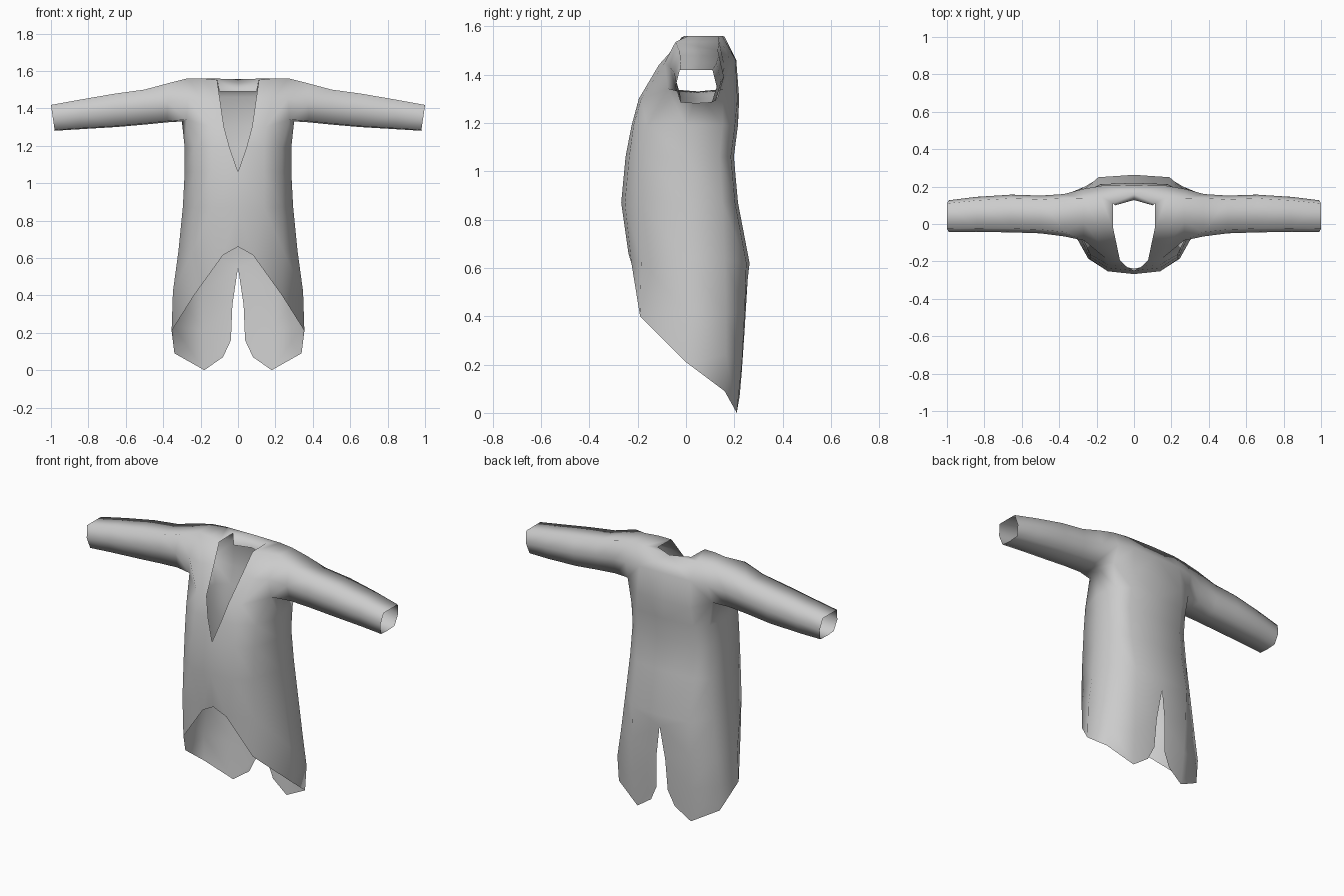
import bpy, bmesh

if "Cube" in bpy.data.objects:
    bpy.data.objects.remove(bpy.data.objects["Cube"])

cloth = bpy.data.materials.new("grey cloth")
cloth.diffuse_color = (0.6, 0.6, 0.6, 1)
cloth.use_nodes = True
cloth.node_tree.nodes["Principled BSDF"].inputs["Base Color"].default_value = cloth.diffuse_color

bm = bmesh.new()


def verts(points):
    return [bm.verts.new(p) for p in points]


def face(*vs):
    # Skip repeated corners so that quads may collapse to triangles
    vs = list(dict.fromkeys(vs))
    if len(vs) > 2:
        bm.faces.new(vs)


def bridge(a, b, closed=False):
    n = len(a)
    for i in range(n if closed else n - 1):
        j = (i + 1) % n
        face(a[i], a[j], b[j], b[i])


def ring(z, front, side, back):
    """Half cross-section of the torso, front centre to back centre."""
    return verts([(0, front, z), (.14, front + .015, z), (.235, front * .7, z),
                  (side, 0, z), (side * .92, back * .7, z),
                  (.19, back - .012, z), (0, back, z)])


# Chest: armhole bottom points are columns 2 to 4
chest = verts([(.075, -.195, 1.3), (.15, -.185, 1.3), (.275, -.075, 1.34),
               (.3, .05, 1.33), (.285, .155, 1.34), (.18, .213, 1.3), (0, .22, 1.3)])
bust = ring(1.19, -.232, .285, .215)
bust[0].co = (.045, -.225, 1.19)          # edge of the neck opening
waist = ring(1.06, -.25, .285, .198)
belly = ring(.87, -.268, .295, .215)

# Skirt with the front cut away and the back split into two tails
hip = verts([(0, -.238, .66), (.08, -.225, .615), (.245, -.185, .63),
             (.318, 0, .64), (.295, .16, .64), (.19, .25, .62), (0, .263, .62)])
skirt = hip[:2] + verts([(.235, -.19, .4), (.348, 0, .42), (.322, .165, .41),
                         (.19, .243, .42), (0, .255, .55)])
tail = skirt[:3] + verts([(.355, 0, .21), (.347, .165, .24),
                          (.185, .232, .21), (.03, .243, .35)])
hem = tail[:4] + verts([(.34, .16, .09), (.18, .21, 0), (.038, .23, .16)])
hem_corner = bm.verts.new((.08, .222, .07))

rows = [chest, bust, waist, belly, hip, skirt, tail, hem]
for a, b in zip(rows, rows[1:]):
    bridge(a, b)
face(hem[5], hem_corner, hem[6])

# Front yoke and lapel edge
front_mid = verts([(.097, -.09, 1.45), (.18, -.112, 1.44), (.268, -.088, 1.45)])
front_top = verts([(.112, -.02, 1.552), (.19, -.005, 1.56), (.27, .01, 1.56)])
bridge(chest[:3], front_mid)
bridge(front_mid, front_top)

# Back yoke and shoulder
back_mid = verts([(.275, .187, 1.45), (.17, .205, 1.46), (0, .208, 1.46)])
back_top = verts([(.27, .135, 1.56), (.18, .15, 1.56), (0, .16, 1.556)])
rim = bm.verts.new((.112, .11, 1.555))
bridge(chest[4:], back_mid)
bridge(back_mid, back_top)
face(front_top[1], front_top[2], back_top[0], back_top[1])
face(front_top[0], front_top[1], back_top[1], rim)
face(rim, back_top[1], back_top[2])

# Inner neck band
band = verts([(.1, .1, 1.49), (0, .128, 1.49)])
face(rim, back_top[2], band[1], band[0])

# Sleeve: seven-sided tube from the armhole to the open cuff
last = [front_top[2], back_top[0], back_mid[0], chest[4], chest[3], chest[2], front_mid[2]]
section = [(.1, 1), (.9, 1), (1, .5), (.88, .03), (.5, 0), (.12, .03), (0, .5)]
for x_top, x_low, y0, y1, z0, z1 in [(.37, .38, -.066, .16, 1.325, 1.535),
                                     (.5, .5, -.05, .152, 1.313, 1.5),
                                     (.66, .65, -.045, .157, 1.3, 1.478),
                                     (.84, .85, -.042, .145, 1.288, 1.447),
                                     (1, .98, -.043, .127, 1.28, 1.418)]:
    cur = verts([(x_low + (x_top - x_low) * v, y0 + (y1 - y0) * u, z0 + (z1 - z0) * v)
                 for u, v in section])
    bridge(last, cur, closed=True)
    last = cur

bmesh.ops.recalc_face_normals(bm, faces=bm.faces)
# Make the fabric face outwards, judged by the belly front
bm.faces.ensure_lookup_table()
probe = next(f for f in bm.faces if waist[1] in f.verts and belly[0] in f.verts)
if probe.normal.y > 0:
    bmesh.ops.reverse_faces(bm, faces=bm.faces)
for f in bm.faces:
    f.smooth = True

mesh = bpy.data.meshes.new("coat")
bm.to_mesh(mesh)
bm.free()
mesh.materials.append(cloth)
coat = bpy.data.objects.new("coat", mesh)
bpy.context.collection.objects.link(coat)

# Left half
mirror = coat.modifiers.new("mirror", 'MIRROR')
mirror.use_clip = True
mirror.merge_threshold = 0.001
